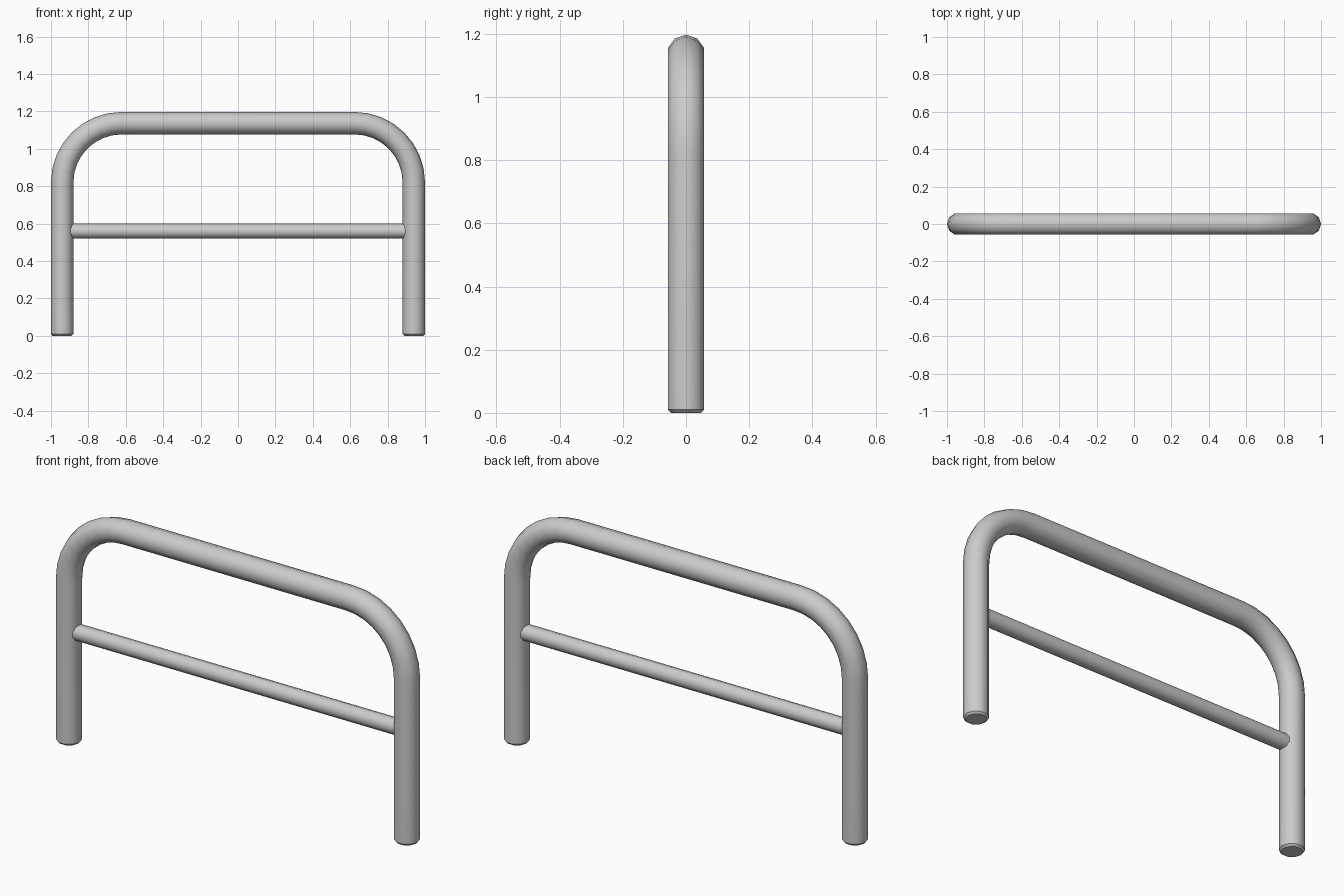
import bpy, bmesh, math
from mathutils import Vector

if "Cube" in bpy.data.objects:
    bpy.data.objects.remove(bpy.data.objects["Cube"])


def tube(name, path, sides):
    """Sweep a round section along (x, z, radius, tangent angle) stations in the XZ plane."""
    bm = bmesh.new()
    rings = []
    for x, z, r, a in path:
        normal = Vector((-math.sin(a), 0, math.cos(a)))
        ring = []
        for i in range(sides):
            t = 2 * math.pi * i / sides
            ring.append(bm.verts.new(Vector((x, 0, z)) + normal * r * math.cos(t)
                                     + Vector((0, r * math.sin(t), 0))))
        rings.append(ring)
    for a, b in zip(rings, rings[1:]):
        for i in range(sides):
            j = (i + 1) % sides
            bm.faces.new((a[i], a[j], b[j], b[i]))
    bm.faces.new(rings[0])
    bm.faces.new(rings[-1])
    bmesh.ops.recalc_face_normals(bm, faces=bm.faces)
    mesh = bpy.data.meshes.new(name)
    bm.to_mesh(mesh)
    bm.free()
    obj = bpy.data.objects.new(name, mesh)
    bpy.context.collection.objects.link(obj)
    bpy.ops.object.select_all(action='DESELECT')
    obj.select_set(True)
    bpy.context.view_layer.objects.active = obj
    bpy.ops.object.shade_smooth_by_angle(angle=math.radians(40))
    return obj


# Bent hoop: chamfered foot, leg, quarter bend, then mirrored to the other side
R, BEND, CX, CZ, STEPS = 0.06, 0.317, 0.623, 0.82, 8
up = math.pi / 2
left = [(-0.94, 0, R - 0.01, up), (-0.94, 0.01, R, up)]
for k in range(STEPS + 1):
    t = up * k / STEPS
    left.append((-CX - BEND * math.cos(t), CZ + BEND * math.sin(t), R, up - t))
right = [(-x, z, r, -a) for x, z, r, a in reversed(left)]
tube("hoop_frame", left + right, 10)

# Thinner horizontal rail running into both legs
tube("cross_rail", [(-0.94, 0.56, 0.04, 0), (0.94, 0.56, 0.04, 0)], 10)
